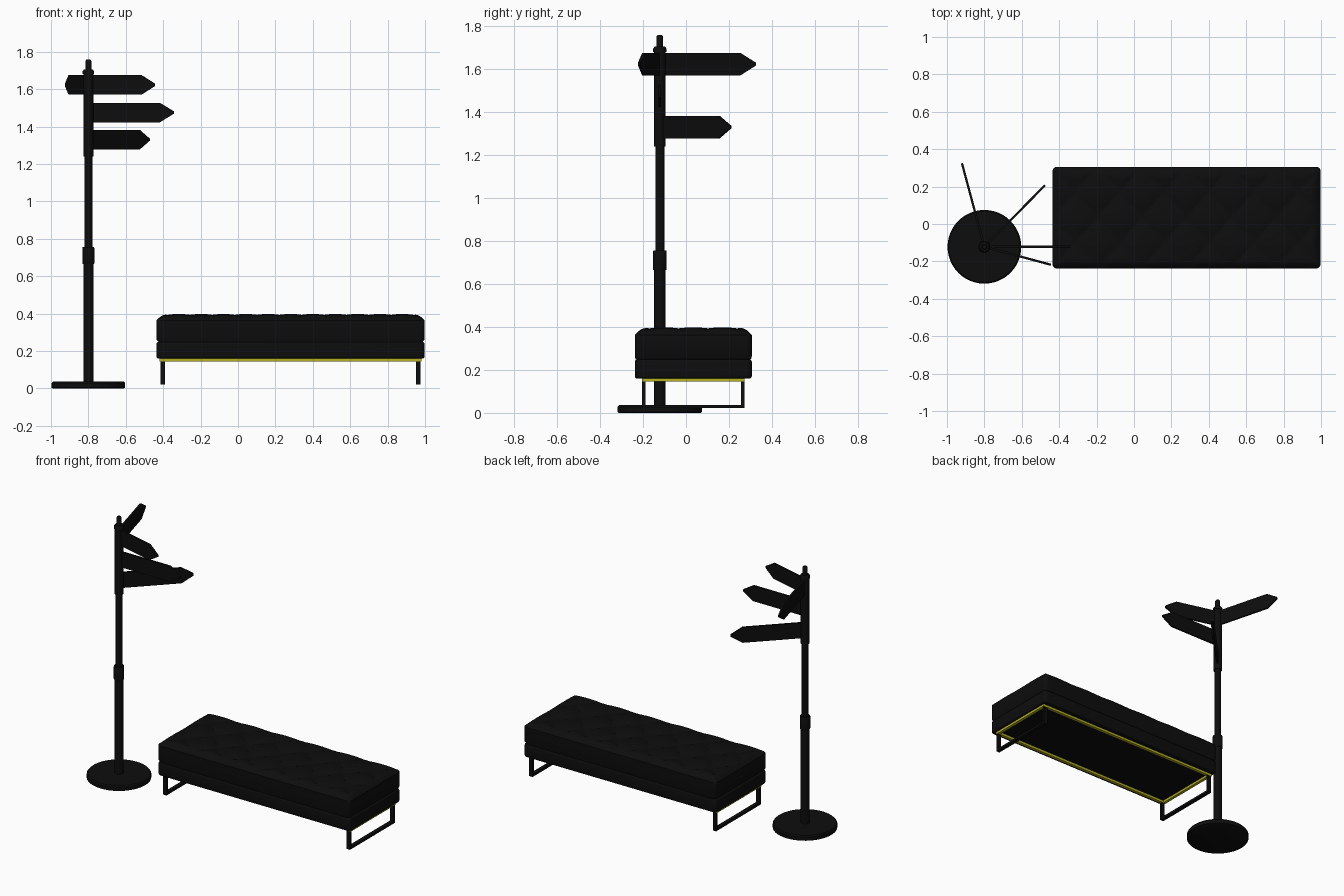
import bpy, bmesh, math
from mathutils import Vector, Matrix

default = bpy.data.objects.get("Cube")
if default:
    bpy.data.objects.remove(default, do_unlink=True)


def material(name, color, rough=0.6):
    m = bpy.data.materials.new(name)
    m.use_nodes = True
    m.diffuse_color = (*color, 1)
    bsdf = next(n for n in m.node_tree.nodes if n.type == 'BSDF_PRINCIPLED')
    bsdf.inputs["Base Color"].default_value = (*color, 1)
    bsdf.inputs["Roughness"].default_value = rough
    return m


BLACK = material("black", (0.004, 0.004, 0.004))
YELLOW = material("yellow", (0.48, 0.45, 0.015))


def finish(name, bm, mat, smooth=False):
    bmesh.ops.recalc_face_normals(bm, faces=bm.faces)
    mesh = bpy.data.meshes.new(name)
    bm.to_mesh(mesh)
    bm.free()
    obj = bpy.data.objects.new(name, mesh)
    bpy.context.collection.objects.link(obj)
    mesh.materials.append(mat)
    if smooth:
        bpy.ops.object.select_all(action='DESELECT')
        obj.select_set(True)
        bpy.context.view_layer.objects.active = obj
        bpy.ops.object.shade_smooth_by_angle(angle=math.radians(40))
    return obj


def add_box(bm, low, high):
    low, high = Vector(low), Vector(high)
    matrix = Matrix.Translation((low + high) / 2) @ Matrix.Diagonal((*(high - low), 1))
    bmesh.ops.create_cube(bm, size=1, matrix=matrix)


def lathe(name, profile, center, steps=40):
    """Revolve (radius, height) points around a vertical axis."""
    bm = bmesh.new()
    verts = [bm.verts.new((r, 0, z)) for r, z in profile]
    edges = [bm.edges.new(pair) for pair in zip(verts, verts[1:])]
    bmesh.ops.spin(bm, geom=verts + edges, cent=(0, 0, 0), axis=(0, 0, 1),
                   angle=math.tau, steps=steps)
    bmesh.ops.remove_doubles(bm, verts=bm.verts, dist=0.0001)
    obj = finish(name, bm, BLACK, True)
    obj.location = center
    return obj


# Signpost: base, stepped pole, cap
POST = Vector((-0.8, -0.122, 0))
lathe("post_base", [(0, 0), (0.19, 0), (0.197, 0.004), (0.197, 0.028),
                    (0.19, 0.036), (0, 0.036)], POST, 48)
lathe("lower_pole", [(0, 0.03), (0.027, 0.03), (0.027, 0.68), (0, 0.68)], POST)
lathe("pole_collar", [(0, 0.665), (0.03, 0.665), (0.032, 0.67), (0.032, 0.75),
                      (0.03, 0.755), (0, 0.755)], POST)
lathe("middle_pole", [(0, 0.75), (0.021, 0.75), (0.021, 1.25), (0, 1.25)], POST)
lathe("upper_sleeve", [(0, 1.24), (0.027, 1.24), (0.027, 1.69), (0, 1.69)], POST)
lathe("pole_cap", [(0, 1.68), (0.031, 1.68), (0.031, 1.695), (0.024, 1.705),
                   (0.016, 1.705), (0.016, 1.75), (0.011, 1.758), (0, 1.758)], POST)


def pointer_sign(name, tip, height):
    """Arrow-ended board reaching from the pole to the tip."""
    reach = Vector(tip).to_3d() - POST
    length, half, thick = reach.length, 0.052, 0.012
    bm = bmesh.new()
    outline = [(0, -half), (length - 0.075, -half), (length, -0.006),
               (length, 0.006), (length - 0.075, half), (0, half)]
    face = bm.faces.new([bm.verts.new((x, -thick / 2, z)) for x, z in outline])
    solid = bmesh.ops.extrude_face_region(bm, geom=[face])
    moved = [v for v in solid["geom"] if isinstance(v, bmesh.types.BMVert)]
    bmesh.ops.translate(bm, verts=moved, vec=(0, thick, 0))
    obj = finish(name, bm, BLACK)
    obj.location = POST + Vector((0, 0, height))
    obj.rotation_euler.z = math.atan2(reach.y, reach.x)


pointer_sign("sign_back", (-0.92, 0.325), 1.623)
pointer_sign("sign_front", (-0.444, -0.218), 1.623)
pointer_sign("sign_side", (-0.342, -0.122), 1.475)
pointer_sign("sign_diagonal", (-0.476, 0.207), 1.33)

# Bench seat extents
CENTER = Vector((0.281, 0.034, 0))
HALF_X, HALF_Y, CORNER = 0.717, 0.272, 0.025


def plan_point(x, y):
    """Pull a point inside the rounded corners of the seat."""
    q = Vector((max(abs(x) - HALF_X + CORNER, 0), max(abs(y) - HALF_Y + CORNER, 0)))
    if q.length > CORNER:
        q *= CORNER / q.length
        x = math.copysign(HALF_X - CORNER + q.x, x) if q.x else x
        y = math.copysign(HALF_Y - CORNER + q.y, y) if q.y else y
    return x, y


def tufted_height(x, y):
    """Diamond tufting, falling away softly at the rim."""
    u, v = x / 0.239, y / 0.272
    puff = abs(math.cos(math.tau * u) - math.cos(math.tau * v)) / 2
    rim = min(HALF_X - abs(x), HALF_Y - abs(y))
    fade = min(rim / 0.06, 1)
    return 0.398 - 0.016 * fade * (1 - math.sqrt(puff)) - 0.035 * (1 - fade) ** 2


# Tufted upper cushion
bm = bmesh.new()
bmesh.ops.create_grid(bm, x_segments=120, y_segments=48, size=1)
for v in bm.verts:
    x, y = v.co.x * HALF_X, v.co.y * HALF_Y
    z = tufted_height(x, y)
    v.co = (*plan_point(x, y), z)
rim = [e for e in bm.edges if e.is_boundary]
for level, scale in ((0.345, 1), (0.262, 1), (0.248, 0.985)):
    ring = bmesh.ops.extrude_edge_only(bm, edges=rim)["geom"]
    for v in (g for g in ring if isinstance(g, bmesh.types.BMVert)):
        v.co = (v.co.x * scale, v.co.y * scale, level)
    rim = [g for g in ring if isinstance(g, bmesh.types.BMEdge) and g.is_boundary]
bmesh.ops.contextual_create(bm, geom=rim)
finish("tufted_cushion", bm, BLACK, True).location = CENTER

# Plain lower cushion
bm = bmesh.new()
add_box(bm, (-HALF_X, -HALF_Y, 0.16), (HALF_X, HALF_Y, 0.248))
upright = [e for e in bm.edges if abs(e.verts[0].co.z - e.verts[1].co.z) > 0.01]
bmesh.ops.bevel(bm, geom=upright, offset=CORNER, segments=5, affect='EDGES', profile=0.5)
flat = [e for e in bm.edges if abs(e.verts[0].co.z - e.verts[1].co.z) < 0.001]
bmesh.ops.bevel(bm, geom=flat, offset=0.01, segments=3, affect='EDGES', profile=0.5)
finish("seat_base", bm, BLACK, True).location = CENTER

# Yellow rail frame below the seat
FX, FY, BAR = 0.70, 0.238, 0.02
bm = bmesh.new()
for s in (-1, 1):
    y0, y1 = sorted((s * FY, s * (FY - BAR)))
    add_box(bm, (-FX, y0, 0.145), (FX, y1, 0.161))
    x0, x1 = sorted((s * FX, s * (FX - BAR)))
    add_box(bm, (x0, BAR - FY, 0.145), (x1, FY - BAR, 0.161))
finish("seat_rail", bm, YELLOW).location = CENTER

# Sled legs, one loop at each end
for name, x in (("right_leg", -0.683), ("left_leg", 0.683)):
    bm = bmesh.new()
    for s in (-1, 1):
        y0, y1 = sorted((s * FY, s * (FY - 0.015)))
        add_box(bm, (x - 0.0125, y0, 0.022), (x + 0.0125, y1, 0.146))
    add_box(bm, (x - 0.0125, 0.015 - FY, 0.022), (x + 0.0125, FY - 0.015, 0.037))
    finish(name, bm, BLACK).location = CENTER
